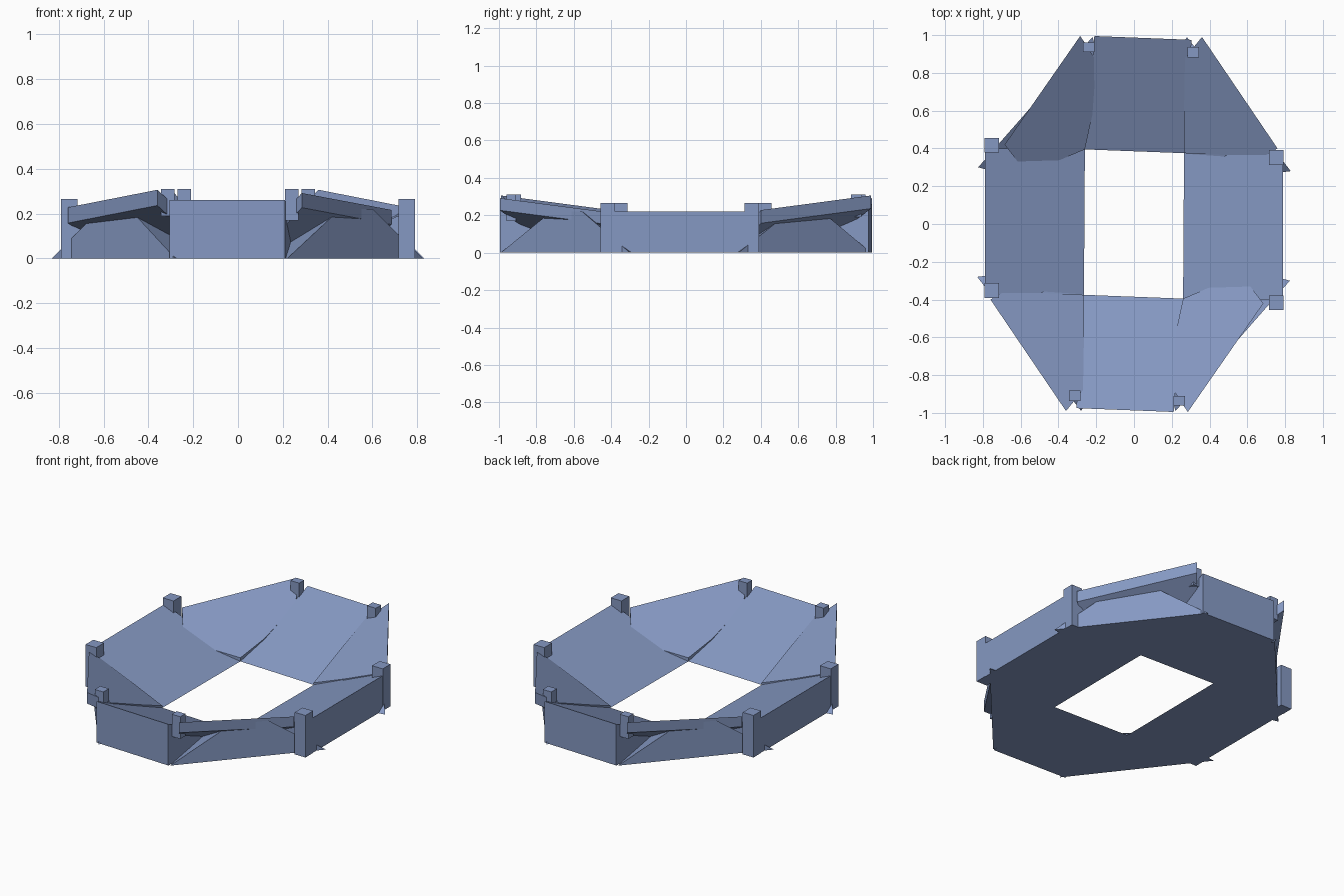
import bpy
import bmesh

if "Cube" in bpy.data.objects:
    bpy.data.objects.remove(bpy.data.objects["Cube"])

# Blue-grey finish shared by every part
blue = bpy.data.materials.new("blue_grey")
blue.diffuse_color = (0.235, 0.315, 0.54, 1.0)
blue.use_nodes = True
blue.node_tree.nodes["Principled BSDF"].inputs["Base Color"].default_value = blue.diffuse_color


def hull(name, points):
    """Flat-faced convex solid around the given points."""
    bm = bmesh.new()
    for p in points:
        bm.verts.new(p)
    bmesh.ops.convex_hull(bm, input=bm.verts[:])
    loose = [v for v in bm.verts if not v.link_faces]
    bmesh.ops.delete(bm, geom=loose, context='VERTS')
    bmesh.ops.dissolve_limit(bm, angle_limit=0.01, verts=bm.verts[:], edges=bm.edges[:])
    bmesh.ops.recalc_face_normals(bm, faces=bm.faces[:])
    me = bpy.data.meshes.new(name)
    bm.to_mesh(me)
    bm.free()
    me.materials.append(blue)
    bpy.context.collection.objects.link(bpy.data.objects.new(name, me))


def pair(name, points):
    """The ring repeats after half a turn about z."""
    hull(name + "_a", points)
    hull(name + "_b", [(-x, -y, z) for x, y, z in points])


def ramp(name, outer, inner, h):
    """Seating wedge: vertical outer wall, falling to the ground inside."""
    pair(name, [(*p, z) for p in outer for z in (0, h)] + [(*p, 0) for p in inner])


def corner_base(name, p, q, depth):
    """Corner wedge whose outer wall is a trapezoid with sloping ends."""
    dx, dy = q[0] - p[0], q[1] - p[1]
    n = (dx * dx + dy * dy) ** 0.5
    ix, iy = -dy / n * depth, dx / n * depth

    def at(t, k, z):
        return (p[0] + dx * t + ix * k, p[1] + dy * t + iy * k, z)
    pair(name, [at(0, 0, 0), at(1, 0, 0), at(0.39, 0, 0.22), at(0.63, 0, 0.22),
                at(0.25, 1, 0), at(0.8, 1, 0)])


def slab(name, outline, origin, bx, cy, thick):
    """Tilted corner slab: the outline laid on a sloping plane."""
    pts = []
    for x, y in outline:
        z = origin[2] + bx * (x - origin[0]) + cy * (y - origin[1])
        pts += [(x, y, z), (x, y, max(z - thick, 0.0))]
    pair(name, pts)


def post(name, x, y, sx, sy, z0, z1):
    pair(name, [(x + i * sx / 2, y + j * sy / 2, z)
                for i in (-1, 1) for j in (-1, 1) for z in (z0, z1)])


# Four straight seating ramps
ramp("end_ramp", [(-0.305, -0.975), (0.21, -0.995)], [(-0.265, -0.375), (0.26, -0.395)], 0.26)
ramp("side_ramp", [(0.788, -0.40), (0.788, 0.39)], [(0.26, -0.395), (0.265, 0.38)], 0.22)

# Low wedges under the corners
corner_base("right_corner_base", (0.22, -0.99), (0.825, -0.30), 0.364)
corner_base("left_corner_base", (-0.83, -0.28), (-0.28, -0.99), 0.39)

# Raised sloping slabs over the corners, running down to the opening's corners
slab("right_corner_slab",
     [(0.285, -0.995), (0.685, -0.42), (0.60, -0.31), (0.46, -0.31), (0.26, -0.395),
      (0.22, -0.58), (0.20, -0.86), (0.24, -0.93)], (0.28, -0.98, 0.283), 0.43, -0.43, 0.065)
slab("left_corner_slab",
     [(-0.36, -0.99), (-0.76, -0.40), (-0.70, -0.365), (-0.49, -0.365), (-0.265, -0.375),
      (-0.265, -0.60), (-0.27, -0.88)], (-0.36, -0.98, 0.302), -0.413, -0.413, 0.07)

# Corner posts: the end ones rise out of the ramps, the side ones stand on the ground
post("end_post_left", -0.313, -0.91, 0.06, 0.055, 0.19, 0.31)
post("end_post_right", 0.24, -0.935, 0.06, 0.05, 0.17, 0.31)
post("side_post_front", 0.753, -0.418, 0.075, 0.077, 0, 0.265)
post("side_post_back", 0.753, 0.352, 0.075, 0.077, 0, 0.265)
